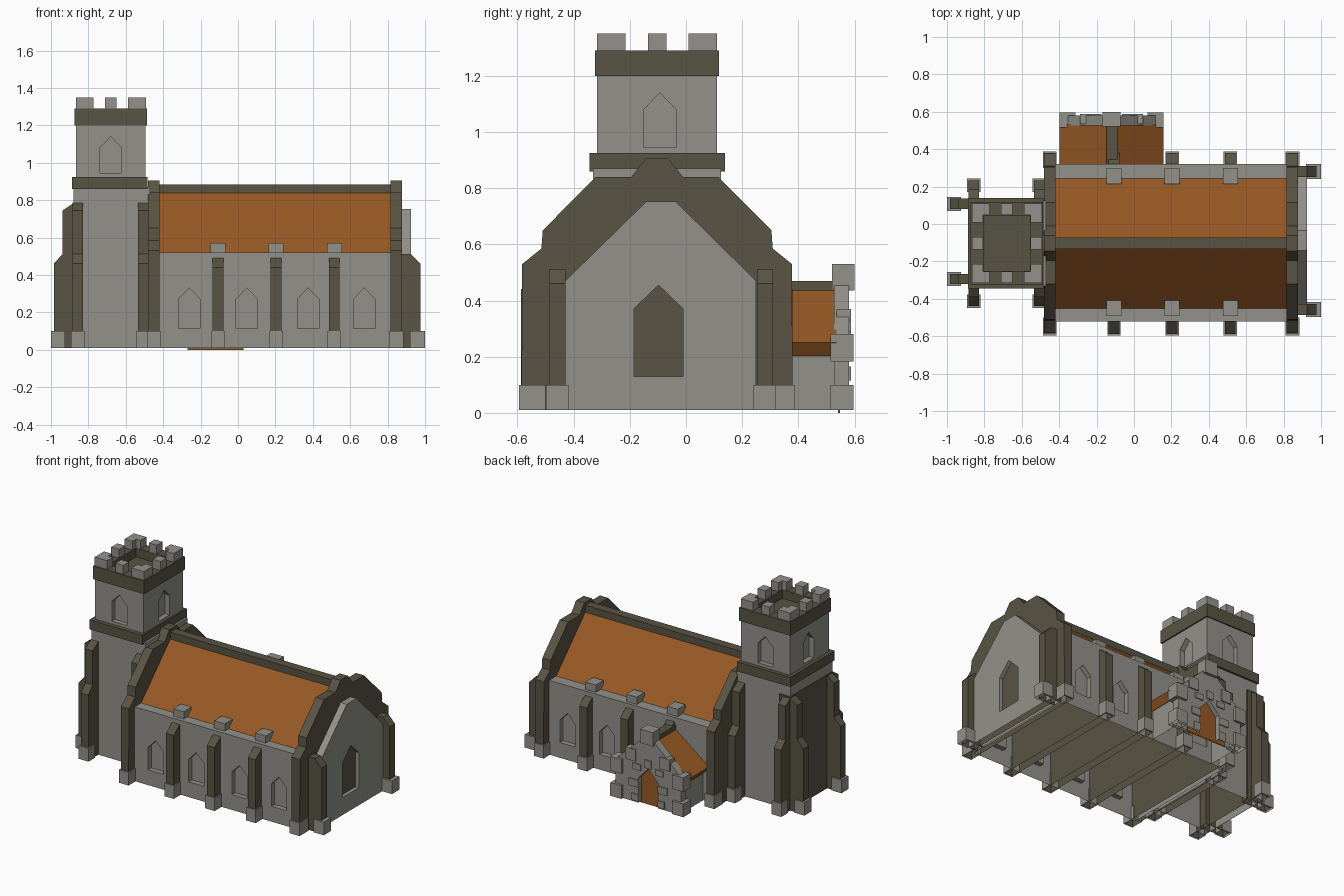
import bpy, bmesh
from mathutils import Vector

if "Cube" in bpy.data.objects:
    bpy.data.objects.remove(bpy.data.objects["Cube"])


def material(name, rgb):
    m = bpy.data.materials.new(name)
    m.diffuse_color = (*rgb, 1)
    m.use_nodes = True
    m.node_tree.nodes["Principled BSDF"].inputs["Base Color"].default_value = m.diffuse_color
    return m


STONE = material("grey_stone", (0.29, 0.285, 0.26))
DARK = material("dark_stone", (0.098, 0.088, 0.058))
TILE = material("orange_tile", (0.31, 0.10, 0.018))


def open_bottom(me):
    # the building is a hollow shell without a floor
    bm = bmesh.new()
    bm.from_mesh(me)
    low = [f for f in bm.faces if all(v.co.z < 0.02 for v in f.verts)]
    bmesh.ops.delete(bm, geom=low, context='FACES')
    bm.to_mesh(me)
    bm.free()


def prism(name, pts, axis, a, b, mat, keep=False):
    """Extrude a 2D outline along an axis from a to b."""
    def place(p, t):
        return {'x': (t, p[0], p[1]), 'y': (p[0], t, p[1]), 'z': (p[0], p[1], t)}[axis]
    bm = bmesh.new()
    lo = [bm.verts.new(place(p, a)) for p in pts]
    hi = [bm.verts.new(place(p, b)) for p in pts]
    bm.faces.new(lo)
    bm.faces.new(hi)
    n = len(pts)
    for i in range(n):
        j = (i + 1) % n
        bm.faces.new((lo[i], lo[j], hi[j], hi[i]))
    bmesh.ops.recalc_face_normals(bm, faces=bm.faces)
    me = bpy.data.meshes.new(name)
    bm.to_mesh(me)
    bm.free()
    me.materials.append(mat)
    if not keep:
        open_bottom(me)
    ob = bpy.data.objects.new(name, me)
    bpy.context.collection.objects.link(ob)
    return ob


def box(name, x0, x1, y0, y1, z0, z1, mat, keep=False):
    return prism(name, [(x0, y0), (x1, y0), (x1, y1), (x0, y1)], 'z', z0, z1, mat, keep)


def arch(c, w, z0, zs, zt):
    # pointed window outline
    return [(c - w, z0), (c + w, z0), (c + w, zs), (c, zt), (c - w, zs)]


def cut(ob, cutters):
    for c in cutters:
        m = ob.modifiers.new("cut", 'BOOLEAN')
        m.operation = 'DIFFERENCE'
        m.solver = 'EXACT'
        m.object = c
    bpy.context.view_layer.update()
    dg = bpy.context.evaluated_depsgraph_get()
    me = bpy.data.meshes.new_from_object(ob.evaluated_get(dg))
    ob.modifiers.clear()
    ob.data = me
    open_bottom(me)
    for c in cutters:
        bpy.data.objects.remove(c)


CY = -0.103   # centre line of nave and tower
TX = -0.68    # tower centre

# nave walls with recessed pointed windows on both sides
nave = box("nave_walls", -0.45, 0.85, -0.52, 0.32, 0.01, 0.52, STONE, True)
holes = []
for x in (-0.26, 0.047, 0.375, 0.675):
    for y0, y1 in ((-0.56, -0.485), (0.285, 0.36)):
        holes.append(prism("window_cutter", arch(x, 0.058, 0.115, 0.27, 0.33), 'y', y0, y1, STONE, True))
cut(nave, holes)

# nave roof and ridge
prism("nave_roof", [(-0.453, 0.518), (0.245, 0.518), (CY, 0.868)], 'x', -0.45, 0.85, TILE)
box("nave_ridge", -0.45, 0.85, CY - 0.031, CY + 0.031, 0.80, 0.885, DARK)

# gable end slabs with stepped shoulders
half = [(0.483, 0.01), (0.48, 0.53), (0.412, 0.585), (0.407, 0.65),
        (0.218, 0.84), (0.092, 0.84), (0.041, 0.905)]
gable = [(CY + y, z) for y, z in half] + [(CY - y, z) for y, z in reversed(half)]
for side, x0, x1 in (("west", -0.48, -0.42), ("east", 0.815, 0.878)):
    prism(side + "_gable", gable, 'x', x0, x1, DARK)
    for y0, y1 in ((-0.595, -0.50), (0.30, 0.388)):
        box(side + "_gable_base", x0 - 0.006, x1 + 0.006, y0, y1, 0.01, 0.10, STONE)

# east end wall with dark window
east = prism("east_wall", [(-0.43, 0.01), (0.25, 0.01), (0.25, 0.47), (-0.036, 0.752),
                           (-0.142, 0.752), (-0.43, 0.47)], 'x', 0.86, 0.925, STONE, True)
win = arch(-0.098, 0.088, 0.13, 0.37, 0.455)
cut(east, [prism("window_cutter", win, 'x', 0.895, 0.96, STONE, True)])
prism("east_window", win, 'x', 0.893, 0.899, DARK)

# east buttresses
for y in (-0.458, 0.281):
    prism("east_buttress", [(0.85, 0.01), (0.975, 0.01), (0.975, 0.46), (0.925, 0.512), (0.85, 0.512)],
          'y', y - 0.029, y + 0.029, DARK)
    box("east_buttress_base", 0.92, 1.0, y - 0.04, y + 0.04, 0.01, 0.10, STONE)

# nave buttresses running through the nave, with bases and eave stones
for x in (-0.107, 0.204, 0.515):
    prism("nave_buttress", [(-0.587, 0.01), (-0.587, 0.44), (-0.52, 0.49), (0.32, 0.49),
                            (0.38, 0.44), (0.38, 0.01)], 'x', x - 0.029, x + 0.029, DARK)
    for y0, y1 in ((-0.595, -0.515), (0.315, 0.388)):
        box("nave_buttress_base", x - 0.036, x + 0.036, y0, y1, 0.01, 0.10, STONE)
    for y in (-0.45, 0.257):
        box("eave_stone", x - 0.04, x + 0.04, y - 0.042, y + 0.042, 0.51, 0.57, STONE)

# tower body, band and upper stage
box("tower_body", TX - 0.2, TX + 0.21, CY - 0.228, CY + 0.228, 0.01, 0.87, STONE)
box("tower_band", TX - 0.208, TX + 0.195, CY - 0.241, CY + 0.241, 0.86, 0.925, DARK)
upper = box("tower_upper", TX - 0.185, TX + 0.185, CY - 0.213, CY + 0.213, 0.90, 1.21, STONE, True)
hole = []
for s in (-1, 1):
    a, b = sorted((CY + s * 0.18, CY + s * 0.26))
    hole.append(prism("window_cutter", arch(TX, 0.057, 0.945, 1.08, 1.14), 'y', a, b, STONE, True))
    a, b = sorted((TX + s * 0.15, TX + s * 0.24))
    hole.append(prism("window_cutter", arch(CY + 0.01, 0.057, 0.945, 1.08, 1.14), 'x', a, b, STONE, True))
cut(upper, hole)

# hollow parapet and battlements
par = box("tower_parapet", TX - 0.194, TX + 0.194, CY - 0.221, CY + 0.221, 1.20, 1.29, DARK, True)
cut(par, [box("parapet_cutter", TX - 0.125, TX + 0.125, CY - 0.148, CY + 0.148, 1.23, 1.4, DARK, True)])
for sx in (-1, 1):
    for sy in (-1, 1):
        ell = [(0.187, 0.213), (0.093, 0.213), (0.093, 0.15), (0.127, 0.15), (0.127, 0.112), (0.187, 0.112)]
        prism("corner_merlon", [(TX + sx * x, CY + sy * y) for x, y in ell], 'z', 1.28, 1.35, STONE)
    a, b = sorted((TX + sx * 0.127, TX + sx * 0.187))
    box("side_merlon", a, b, CY - 0.033, CY + 0.033, 1.28, 1.35, STONE)
    a, b = sorted((CY + sx * 0.15, CY + sx * 0.213))
    box("side_merlon", TX - 0.03, TX + 0.03, a, b, 1.28, 1.35, STONE)

# stepped tower buttresses
step = [(0.335, 0.01), (0.335, 0.46), (0.288, 0.512), (0.288, 0.745), (0.226, 0.787)]
for x in (-0.857, -0.507):
    prism("tower_buttress", [(CY + y, z) for y, z in step] + [(CY - y, z) for y, z in reversed(step)],
          'x', x - 0.028, x + 0.028, DARK)
    for s in (-1, 1):
        a, b = sorted((CY + s * 0.275, CY + s * 0.347))
        box("tower_buttress_base", x - 0.037, x + 0.037, a, b, 0.01, 0.10, STONE)
west = [(-0.985, 0.01), (-0.985, 0.46), (-0.938, 0.512), (-0.938, 0.745), (-0.875, 0.787), (-0.8, 0.787), (-0.8, 0.01)]
for y in (0.107, -0.294):
    prism("west_buttress", west, 'y', y - 0.028, y + 0.028, DARK)
    box("west_buttress_base", -1.0, -0.925, y - 0.038, y + 0.038, 0.01, 0.10, STONE)

# porch: walls, roof, ridge
PX = -0.12
prism("porch_walls", [(PX - 0.235, 0.01), (PX + 0.235, 0.01), (PX + 0.235, 0.22), (PX, 0.40), (PX - 0.235, 0.22)],
      'y', 0.31, 0.54, STONE)
prism("porch_roof", [(PX - 0.278, 0.25), (PX, 0.46), (PX + 0.278, 0.25), (PX + 0.245, 0.203),
                     (PX, 0.39), (PX - 0.245, 0.203)], 'y', 0.31, 0.535, TILE)
box("porch_ridge", PX - 0.028, PX + 0.032, 0.31, 0.535, 0.42, 0.47, DARK)

# porch gable wall with doorway
front = prism("porch_gable", [(PX - 0.25, 0.01), (PX + 0.25, 0.01), (PX + 0.25, 0.265), (PX + 0.02, 0.48),
                              (PX - 0.02, 0.48), (PX - 0.25, 0.265)], 'y', 0.527, 0.58, STONE, True)
cut(front, [prism("door_cutter", arch(PX, 0.075, -0.05, 0.18, 0.26), 'y', 0.5, 0.62, STONE, True)])
box("porch_door", PX - 0.15, PX + 0.15, 0.541, 0.549, 0.0, 0.27, TILE)

# porch corner, slope and door surround stones
box("porch_apex_stone", PX - 0.048, PX + 0.048, 0.52, 0.6, 0.435, 0.53, STONE)
for s in (-1, 1):
    def stone(name, c, w, y0, y1, z0, z1):
        box(name, PX + s * c - w, PX + s * c + w, y0, y1, z0, z1, STONE)
    stone("porch_corner_base", 0.235, 0.042, 0.515, 0.597, 0.01, 0.10)
    stone("porch_kneeler", 0.235, 0.042, 0.515, 0.597, 0.183, 0.28)
    stone("porch_slope_stone", 0.13, 0.038, 0.535, 0.588, 0.29, 0.37)
    stone("door_jamb_stone", 0.10, 0.025, 0.56, 0.587, 0.02, 0.065)
    stone("door_jamb_stone", 0.11, 0.035, 0.56, 0.587, 0.115, 0.165)
    stone("door_arch_stone", 0.085, 0.03, 0.56, 0.587, 0.235, 0.275)
box("door_keystone", PX - 0.025, PX + 0.025, 0.56, 0.587, 0.265, 0.32, STONE)
